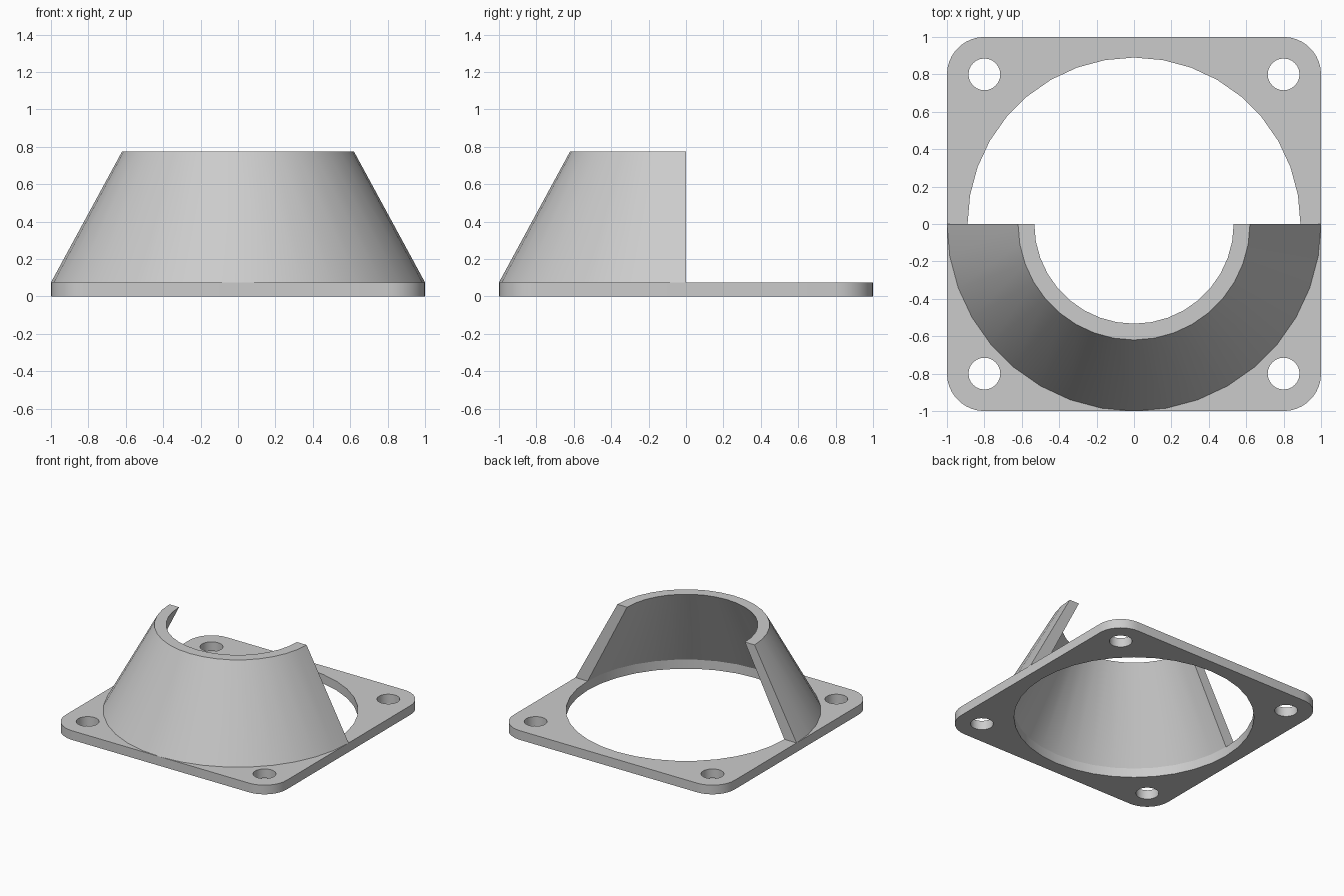
import bpy, bmesh
from math import sin, cos, pi, radians

old = bpy.data.objects.get("Cube")
if old:
    bpy.data.objects.remove(old, do_unlink=True)

PLATE_H, TOP_H = 0.075, 0.775
OPENING, HOLE_R, HOLE_POS, CORNER = 0.89, 0.085, 0.8, 0.2

grey = bpy.data.materials.new("plain grey")
grey.use_nodes = True
colour = (0.6, 0.6, 0.6, 1)
grey.diffuse_color = colour
grey.node_tree.nodes["Principled BSDF"].inputs["Base Color"].default_value = colour


def arc(cx, cy, r, start, end, steps):
    """Points along an arc, both ends included, angles in degrees."""
    angles = [radians(start + (end - start) * i / steps) for i in range(steps + 1)]
    return [(cx + r * cos(a), cy + r * sin(a)) for a in angles]


def circle(cx, cy, r, steps):
    return arc(cx, cy, r, 0, 360, steps)[:-1]


def finish(bm, name):
    bmesh.ops.recalc_face_normals(bm, faces=bm.faces)
    mesh = bpy.data.meshes.new(name)
    bm.to_mesh(mesh)
    bm.free()
    mesh.materials.append(grey)
    obj = bpy.data.objects.new(name, mesh)
    bpy.context.collection.objects.link(obj)
    bpy.ops.object.select_all(action="DESELECT")
    obj.select_set(True)
    bpy.context.view_layer.objects.active = obj
    bpy.ops.object.shade_smooth_by_angle(angle=radians(25))
    return obj


# Base plate: rounded square with a large opening and four screw holes
corners = [(1, 1), (-1, 1), (-1, -1), (1, -1)]
outline = []
for i, (sx, sy) in enumerate(corners):
    c = 1 - CORNER
    outline += arc(sx * c, sy * c, CORNER, 90 * i, 90 * i + 90, 9)
loops = [outline, circle(0, 0, OPENING, 36)]
loops += [circle(sx * HOLE_POS, sy * HOLE_POS, HOLE_R, 24) for sx, sy in corners]

bm = bmesh.new()
edges = []
for loop in loops:
    verts = [bm.verts.new((x, y, 0)) for x, y in loop]
    edges += [bm.edges.new((verts[i - 1], verts[i])) for i in range(len(verts))]
bmesh.ops.triangle_fill(bm, edges=edges, use_beauty=True, normal=(0, 0, 1))
raised = bmesh.ops.extrude_face_region(bm, geom=bm.faces[:], use_keep_orig=True)
bmesh.ops.translate(bm, vec=(0, 0, PLATE_H),
                    verts=[g for g in raised["geom"] if isinstance(g, bmesh.types.BMVert)])
finish(bm, "base_plate")

# Half funnel: wall section swept through the front half circle
bm = bmesh.new()
section = [(OPENING, PLATE_H), (1, PLATE_H), (0.62, TOP_H), (0.533, TOP_H)]
verts = [bm.verts.new((r, 0, z)) for r, z in section]
start = bm.faces.new(verts)
bmesh.ops.spin(bm, geom=[start] + start.edges[:] + verts, cent=(0, 0, 0),
               axis=(0, 0, 1), angle=-pi, steps=18, use_duplicate=False)
# Cap the starting end if the sweep consumed its face
rim = [e for e in bm.edges if e.is_boundary]
if rim:
    bmesh.ops.holes_fill(bm, edges=rim, sides=4)
finish(bm, "half_funnel")
